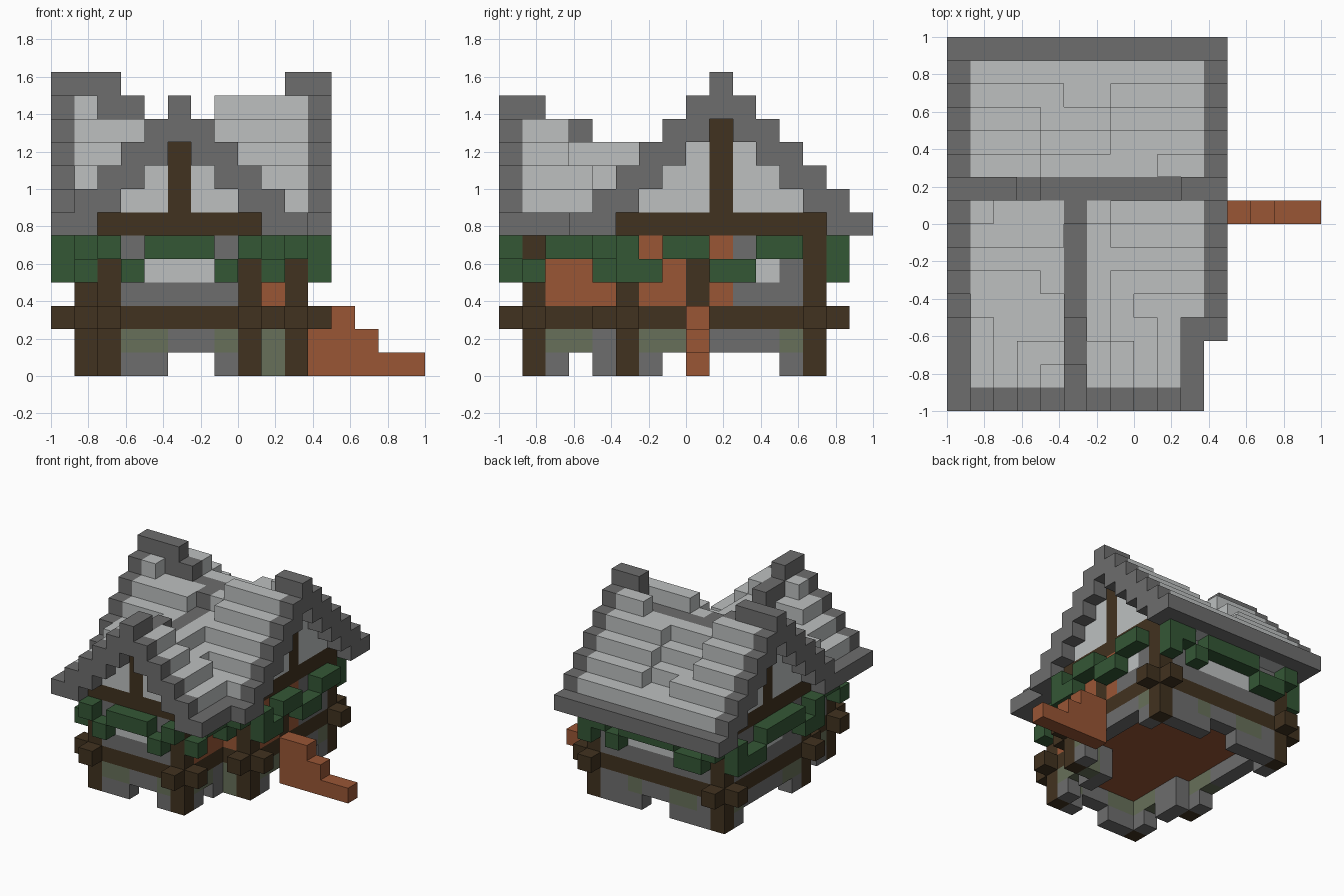
import bpy
import bmesh
from mathutils import Vector

cube = bpy.data.objects.get("Cube")
if cube:
    bpy.data.objects.remove(cube, do_unlink=True)

U = 0.125  # size of one block


def material(name, rgb):
    m = bpy.data.materials.new(name)
    m.use_nodes = True
    m.diffuse_color = (*rgb, 1)
    bsdf = next(n for n in m.node_tree.nodes if n.type == 'BSDF_PRINCIPLED')
    bsdf.inputs["Base Color"].default_value = (*rgb, 1)
    bsdf.inputs["Roughness"].default_value = 0.9
    return m


STONE = material("dark_stone", (0.155, 0.155, 0.155))
PALE = material("pale_stone", (0.51, 0.53, 0.53))
LEAF = material("leaf_green", (0.034, 0.095, 0.036))
TIMBER = material("dark_timber", (0.053, 0.032, 0.014))
PLANK = material("red_plank", (0.32, 0.093, 0.036))
MOSS = material("mossy_stone", (0.135, 0.16, 0.1))

parts = {}     # part name -> (material, set of cells)
filled = set()


def put(name, mat, cells):
    """Add blocks to a part, keeping blocks that are already there."""
    bucket = parts.setdefault(name, (mat, set()))[1]
    for c in cells:
        if c not in filled:
            filled.add(c)
            bucket.add(c)


def box(xs, ys, zs):
    return [(i, j, k) for i in xs for j in ys for k in zs]


def one(i):
    return range(i, i + 1)


# ---- roof: crossing gables with a sagging surface ----
# valley rows from the crest to the front, a letter per column, a = level 0
LEFT = ["lkkk", "kkkk", "jjjj", "iiij", "iiii", "hiii", "hijj", "hijk"]
RIGHT = ["kllll", "jkkkk", "jjjjj", "jiiii", "jihhh", "jiihg", "kjihg", "kjihg"]


def main_height(j):
    return 12 - abs(j - 9)


def wing_height(i):
    return 11 - abs(i - 5)


def roof_height(i, j):
    if j == 0:
        return wing_height(i) if i <= 10 else None
    if i == 11:
        return main_height(j) if j >= 3 else None
    if i == 0:
        return max(main_height(j), 6)
    if j == 9:
        return 12 if i < 3 or i > 9 else 11 if i == 3 else 10
    if j > 9:
        dips = {10: range(4, 9), 11: range(4, 7), 12: range(4, 7), 13: range(5, 7)}
        return main_height(j) - (i in dips.get(j, ()))
    if i == 5:
        return 11 if j < 2 else 10 if j in (2, 3, 8) else 9
    row = LEFT[8 - j][i - 1] if i < 5 else RIGHT[8 - j][i - 6]
    return ord(row) - ord("a")


def is_trim(i, j):
    return (i in (0, 11) or j in (0, 9, 15) or (i == 5 and j < 9)
            or (i == 10 and j < 4))


for i in range(12):
    for j in range(16):
        top = roof_height(i, j)
        if top is None:
            continue
        column = box(one(i), one(j), range(max(6, top - 1), top + 1))
        if is_trim(i, j):
            put("roof_trim", STONE, column)
        else:
            put("roof_shingles", PALE, column)

# ---- gable ends: post and stepped infill ----
for n in range(3):
    reach = range(6 + n, 13 - n)
    for i in (1, 10):
        put("gable_posts", TIMBER, box(one(i), one(9), range(7, 11)))
        put("gable_infill", PALE, box(one(i), reach, one(7 + n)))
    put("gable_posts", TIMBER, box(one(5), one(1), range(7, 10)))
    if n < 2:
        put("gable_infill", PALE, box(range(3 + n, 8 - n), one(1), one(7 + n)))

# ---- footprint and its wall line ----
footprint = ({(i, j) for i in range(2, 9) for j in range(1, 6)}
             | {(i, j) for i in range(1, 11) for j in range(5, 14)})
ring = {(i, j) for i, j in footprint
        if any((i + a, j + b) not in footprint for a in (-1, 0, 1) for b in (-1, 0, 1))}

# ---- timber frame: corner posts, sill and top beams, stub ends ----
corners = [(2, 1, -1, -1), (8, 1, 1, -1), (1, 5, -1, -1),
           (10, 5, 1, -1), (1, 13, -1, 1), (10, 13, 1, 1)]
for i, j, di, dj in corners:
    put("corner_posts", TIMBER, box(one(i), one(j), range(6)))
    put("beam_ends", TIMBER, [(i + di, j, 2), (i, j + dj, 2)])
put("sill_beams", TIMBER, [(i, j, 2) for i, j in ring])
put("top_beams", TIMBER, [(i, j, 6) for i, j in ring])
put("door", TIMBER, box(one(10), one(8), (3, 4)))

# ---- walls ----
for i, j in ring:
    front_back = j in (1, 13)
    gap = i in (5, 6) if front_back else j in (3, 7, 8, 9, 10, 11)
    mossy = (i in (3, 4, 7) if front_back else j in (2, 3, 6, 7, 12)) or (i, j) == (9, 5)
    if not gap:
        if (i, j) == (9, 5):
            put("moss_patches", MOSS, [(i, j, 0)])
        put("foundation", STONE, [(i, j, 0)])
    if mossy:
        put("moss_patches", MOSS, [(i, j, 1)])
    put("foundation", STONE, [(i, j, 1)])
    planked = (i == 8 and j < 5) or (i, j) == (9, 5) or (i == 10 and j in (6, 7, 9))
    window = (j == 1 and i in (4, 5, 6)) or (j == 13 and i in (4, 5, 6, 7)) \
        or (i == 10 and j == 11) or (i == 1 and j in (8, 9, 10))
    if planked:
        put("plank_walls", PLANK, box(one(i), one(j), range(3, 6)))
    if window:
        put("windows", PALE, [(i, j, 4)])
    put("stone_walls", STONE, box(one(i), one(j), range(3, 6)))

# ---- floor and entrance stairs ----
put("floor", PLANK, [(i, j, 2) for i, j in footprint - ring])
for i, height in zip(range(11, 16), (3, 3, 2, 1, 1)):
    put("stairs", PLANK, box(one(i), one(8), range(height)))

# ---- hanging leaves under the eaves: lower row, upper row ----
for i, low, high in ((11, (6, 9, 10), (5, 7, 8, 11, 12)),
                     (0, (6, 11, 12), (5, 7, 8, 9, 10, 13)),
                     (9, (1, 4), (2, 3, 4)),
                     (1, (1, 4), (2, 3, 4))):
    put("side_leaves", LEAF, box(one(i), low, one(4)) + box(one(i), high, one(5)))
for j, low, high in ((0, (3, 7), (2, 4, 5, 6, 8)),
                     (4, (), (10,)),
                     (14, (2, 3, 8), (1, 4, 5, 6, 7, 9, 10))):
    put("end_leaves", LEAF, box(low, one(j), one(4)) + box(high, one(j), one(5)))
put("corner_leaves", LEAF, [(0, 5, 4), (11, 5, 4), (0, 13, 4), (10, 14, 4)])

# ---- turn each part into a mesh of its exposed block faces ----
AXES = [Vector(v) for v in ((1, 0, 0), (0, 1, 0), (0, 0, 1))]


def build(name, mat, cells):
    bm = bmesh.new()
    for c in sorted(cells):
        mid = Vector(c) + Vector((0.5, 0.5, 0.5))
        for a in range(3):
            for s in (-1, 1):
                n = AXES[a] * s
                if tuple(int(v) for v in Vector(c) + n) in filled:
                    continue
                u = AXES[(a + 1) % 3] * 0.5
                v = AXES[(a + 2) % 3] * 0.5 * s
                centre = mid + n * 0.5
                ring_points = (centre - u - v, centre + u - v, centre + u + v, centre - u + v)
                bm.faces.new([bm.verts.new(p * U - Vector((1, 1, 0))) for p in ring_points])
    bmesh.ops.remove_doubles(bm, verts=bm.verts, dist=0.001)
    bmesh.ops.dissolve_limit(bm, angle_limit=0.01, verts=bm.verts, edges=bm.edges)
    mesh = bpy.data.meshes.new(name)
    bm.to_mesh(mesh)
    bm.free()
    mesh.materials.append(mat)
    bpy.context.collection.objects.link(bpy.data.objects.new(name, mesh))


for part, (mat, cells) in parts.items():
    if cells:
        build(part, mat, cells)
